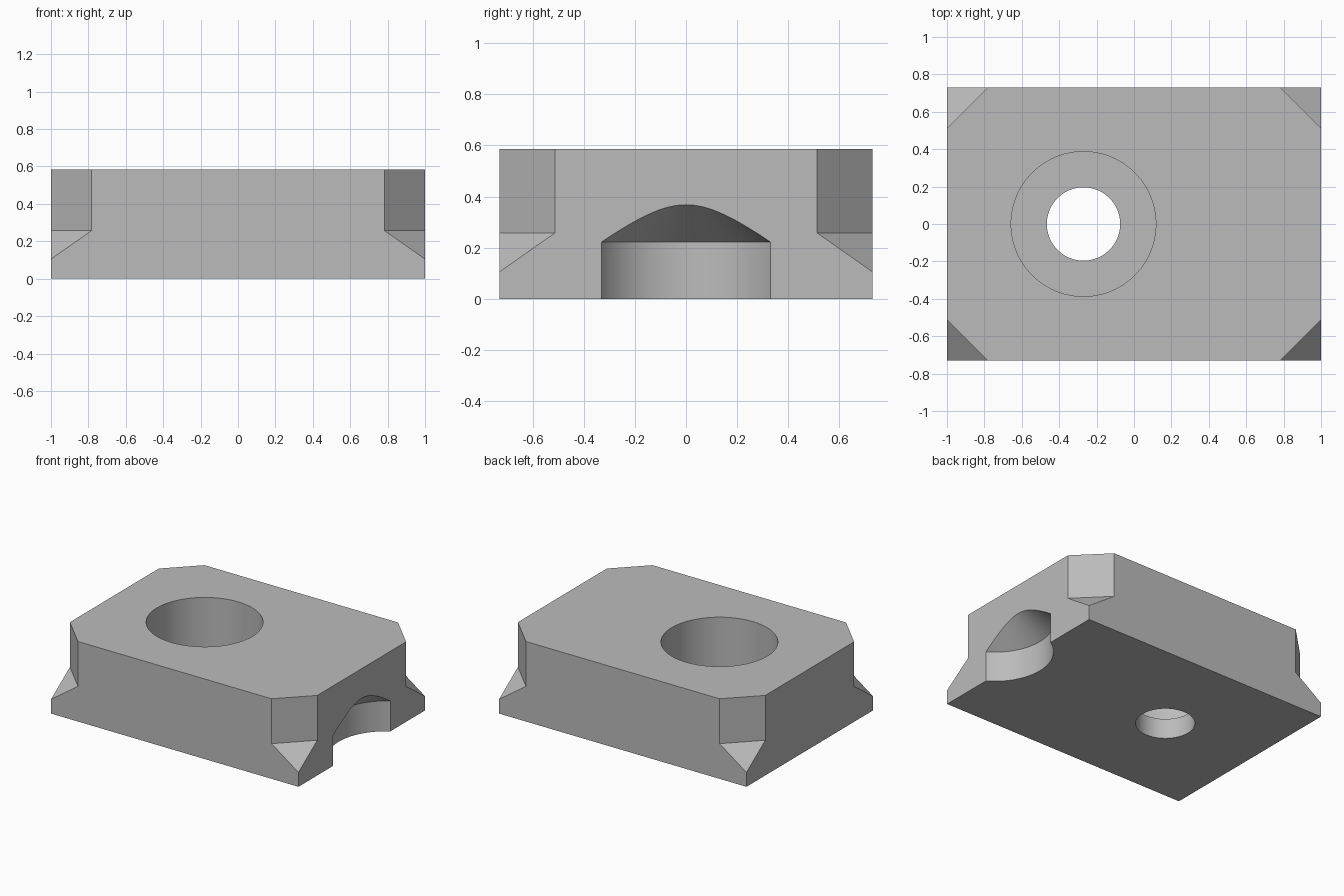
import bpy
import bmesh
from mathutils import Vector

old = bpy.data.objects.get("Cube")
if old:
    bpy.data.objects.remove(old, do_unlink=True)

HX, HY, H = 1.0, 0.73, 0.585

grey = bpy.data.materials.new("plain grey")
grey.use_nodes = True
COLOUR = (0.5, 0.5, 0.5, 1)
grey.diffuse_color = COLOUR
grey.node_tree.nodes["Principled BSDF"].inputs["Base Color"].default_value = COLOUR


def hull(name, points):
    """Convex solid around the given points."""
    bm = bmesh.new()
    for p in points:
        bm.verts.new(p)
    bmesh.ops.convex_hull(bm, input=bm.verts)
    bmesh.ops.dissolve_limit(bm, angle_limit=0.001, verts=bm.verts, edges=bm.edges)
    bmesh.ops.recalc_face_normals(bm, faces=bm.faces)
    mesh = bpy.data.meshes.new(name)
    bm.to_mesh(mesh)
    bm.free()
    mesh.materials.append(grey)
    ob = bpy.data.objects.new(name, mesh)
    bpy.context.collection.objects.link(ob)
    return ob


def frustum(name, x, z0, z1, r0, r1):
    """Upright round solid centred on y = 0."""
    bpy.ops.mesh.primitive_cone_add(vertices=96, radius1=r0, radius2=r1,
                                    depth=z1 - z0, location=(x, 0, (z0 + z1) / 2))
    ob = bpy.context.object
    ob.name = name
    ob.data.materials.append(grey)
    return ob


# Solid block
block = hull("block", [(x, y, z) for x in (-HX, HX) for y in (-HY, HY) for z in (0, H)])

# Stepped hole: wide bore from above, narrow bore right through
cutters = [
    frustum("wide_bore_cutter", -0.27, 0.147, H + 0.1, 0.387, 0.387),
    frustum("narrow_bore_cutter", -0.27, -0.1, 0.3, 0.196, 0.196),
]

# Round pocket with a conical roof, open to the +x side and the bottom
R, PX, SPRING, SLOPE = 0.387, 1.2, 0.222, 0.78
bpy.ops.object.select_all(action='DESELECT')
pocket = frustum("pocket_cutter", PX, -0.1, SPRING, R, R)
bm = bmesh.new()
bm.from_mesh(pocket.data)
top = max(bm.faces, key=lambda f: f.calc_center_median().z)
tip = bmesh.ops.poke(bm, faces=[top])["verts"][0]
tip.co.z += SLOPE * R
bm.to_mesh(pocket.data)
bm.free()
cutters.append(pocket)

# Corner cuts: upright chamfer ending in a slope that runs down to the corner
LEG, LOW, HIGH, E = 0.217, 0.105, 0.257, 0.05
plan = [(LEG + E, -E), (-E, LEG + E), (-E, -E)]
for sx in (-1, 1):
    for sy in (-1, 1):
        pts = []
        for u, v in plan:
            slope_z = LOW + (HIGH - LOW) * (u + v) / LEG
            for z in (slope_z, H + E):
                pts.append(Vector((sx * (HX - u), sy * (HY - v), z)))
        cutters.append(hull("corner_cutter", pts))

# Carve the block, then drop the cutters
for cutter in cutters:
    mod = block.modifiers.new(cutter.name, 'BOOLEAN')
    mod.operation = 'DIFFERENCE'
    mod.solver = 'EXACT'
    mod.object = cutter
    cutter.hide_render = True
bpy.context.view_layer.update()
carved = bpy.data.meshes.new_from_object(block.evaluated_get(bpy.context.evaluated_depsgraph_get()))
block.modifiers.clear()
block.data = carved
for cutter in cutters:
    bpy.data.objects.remove(cutter, do_unlink=True)

# Smooth round walls, crisp edges
bpy.ops.object.select_all(action='DESELECT')
block.select_set(True)
bpy.context.view_layer.objects.active = block
bpy.ops.object.shade_smooth_by_angle(angle=0.35)
